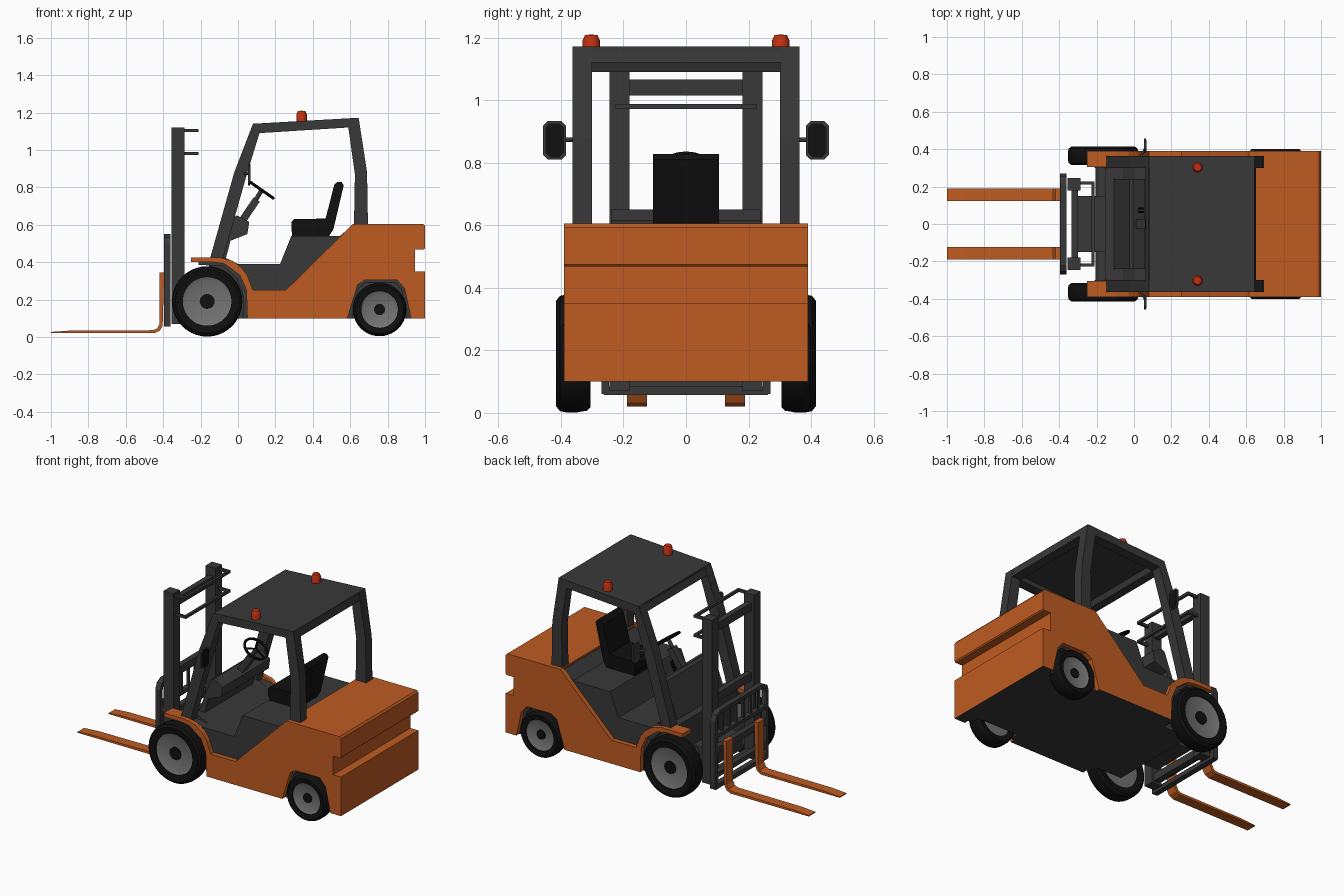
import bpy, bmesh, math
from mathutils import Vector, Matrix

if "Cube" in bpy.data.objects:
    bpy.data.objects.remove(bpy.data.objects["Cube"])


def material(name, rgb):
    m = bpy.data.materials.new(name)
    m.diffuse_color = (*rgb, 1)
    m.use_nodes = True
    m.node_tree.nodes["Principled BSDF"].inputs["Base Color"].default_value = m.diffuse_color
    return m


ORANGE = material("orange paint", (.52, .105, .015))
DARK = material("dark grey metal", (.04, .04, .04))
BLACK = material("black rubber", (.005, .005, .005))
GREY = material("grey rim", (.17, .17, .17))
RED = material("red beacon", (.55, .03, .006))


def finish(name, bm, mat, smooth=False):
    bmesh.ops.recalc_face_normals(bm, faces=bm.faces)
    me = bpy.data.meshes.new(name)
    bm.to_mesh(me)
    bm.free()
    me.materials.append(mat)
    ob = bpy.data.objects.new(name, me)
    bpy.context.collection.objects.link(ob)
    if smooth:
        bpy.ops.object.select_all(action='DESELECT')
        ob.select_set(True)
        bpy.context.view_layer.objects.active = ob
        bpy.ops.object.shade_smooth_by_angle(angle=math.radians(35))
    return ob


def prism(name, pts, lo, hi, mat, axis='y'):
    """Extrude a flat outline: (x, z) along y, or (y, z) along x."""
    bm = bmesh.new()
    place = (lambda a, b, d: (a, d, b)) if axis == 'y' else (lambda a, b, d: (d, a, b))
    A = [bm.verts.new(place(a, b, lo)) for a, b in pts]
    B = [bm.verts.new(place(a, b, hi)) for a, b in pts]
    bm.faces.new(A)
    bm.faces.new(B)
    n = len(pts)
    for i in range(n):
        j = (i + 1) % n
        bm.faces.new((A[i], A[j], B[j], B[i]))
    return finish(name, bm, mat)


def pair(name, pts, lo, hi, mat):
    return [prism("right_" + name, pts, -hi, -lo, mat), prism("left_" + name, pts, lo, hi, mat)]


def box(name, x, y, z, mat):
    return prism(name, [(x[0], z[0]), (x[1], z[0]), (x[1], z[1]), (x[0], z[1])], y[0], y[1], mat)


def ribbon(path, w):
    """Outline of a path thickened by w."""
    P = [Vector(p) for p in path]
    L, R = [], []
    for i, p in enumerate(P):
        a = (p - P[i - 1]).normalized() if i else (P[1] - p).normalized()
        b = (P[i + 1] - p).normalized() if i < len(P) - 1 else a
        n = Vector((-(a + b).y, (a + b).x)).normalized()
        n *= w / 2 / max(.5, n.dot(Vector((-a.y, a.x))))
        L.append(tuple(p + n))
        R.append(tuple(p - n))
    return L + R[::-1]


def lathe(name, prof, centre, direction, mat, n=32):
    """Spin a closed (radius, height) outline about a direction."""
    bm = bmesh.new()
    M = Matrix.Translation(centre) @ Vector(direction).to_track_quat('Z', 'Y').to_matrix().to_4x4()
    rings = []
    for k in range(n):
        t = 2 * math.pi * k / n
        rings.append([bm.verts.new(M @ Vector((r * math.cos(t), r * math.sin(t), h))) for r, h in prof])
    m = len(prof)
    for k in range(n):
        a, b = rings[k], rings[(k + 1) % n]
        for i in range(m):
            j = (i + 1) % m
            bm.faces.new((a[i], a[j], b[j], b[i]))
    bmesh.ops.remove_doubles(bm, verts=bm.verts, dist=1e-5)
    return finish(name, bm, mat, True)


def rod(name, a, b, r, mat, n=12):
    d = Vector(b) - Vector(a)
    return lathe(name, [(0, 0), (r, 0), (r, d.length), (0, d.length)], a, d, mat, n)


def dark_underside(ob):
    ob.data.materials.append(DARK)
    for f in ob.data.polygons:
        if f.normal.z < -.9 and f.center.z < .11:
            f.material_index = 1


# Body: orange side panels with front fenders, and the rear counterweight
rear = [(.615, .605), (.99, .605), (1, .593), (1, .475), (.993, .468), (.945, .468),
        (.945, .35), (1, .35), (1, .1)]
panel = [(-.25, .40), (-.25, .425), (-.1, .425), (-.03, .408), (.02, .37), (.05, .33),
         (.08, .25), (.255, .25)] + rear + [
         (.925, .1), (.89, .26), (.85, .305), (.68, .305), (.64, .28), (.585, .1),
         (.05, .1), (.045, .25), (.01, .33), (-.07, .39), (-.13, .40)]
for ob in pair("side_panel", panel, .36, .39, ORANGE):
    dark_underside(ob)
dark_underside(prism("counterweight", rear + [(.93, .1), (.93, .4), (.615, .59)], -.36, .36, ORANGE))
pair("fender_tip", [(-.25, .40), (-.25, .425), (-.1, .425), (-.1, .40)], .305, .36, ORANGE)

# Dark chassis with floor and seat base, plus wheel well slabs
floor = [(-.06, .42), (0, .39), (.225, .39), (.285, .54), (.545, .54), (.61, .595),
         (.93, .595), (.93, .1)]
prism("chassis", [(-.155, .1), (-.155, .42)] + floor, -.3, .3, DARK)
wells = [(.9, .1), (.875, .25), (.84, .292), (.68, .292), (.645, .26), (.61, .1),
         (.03, .1), (.027, .22), (-.005, .31), (-.08, .38), (-.21, .385)]
pair("wheel_well", [(-.21, .40), (-.06, .40)] + floor[1:] + wells, .3, .36, DARK)

# Wheels
for s, side in ((-1, "right"), (1, "left")):
    for end, x, z, R, rim, hub, y0, y1 in (("front", -.165, .19, .188, .13, .04, .315, .415),
                                           ("rear", .757, .147, .143, .098, .03, .305, .4)):
        c, d = (x, 0, z), (0, s, 0)
        lathe(f"{side}_{end}_tyre", [(rim, y0 + .005), (R * .9, y0), (R * .98, y0 + .012), (R, y0 + .03),
                                     (R, y1 - .03), (R * .98, y1 - .012), (R * .9, y1), (rim, y1 - .005)],
              c, d, BLACK, 40)
        lathe(f"{side}_{end}_rim", [(0, y0 + .01), (rim, y0 + .01), (rim + .002, y1 - .012),
                                    (rim * .85, y1 - .022), (0, y1 - .022)], c, d, GREY)
        lathe(f"{side}_{end}_hub", [(0, y1 - .04), (hub, y1 - .04), (hub, y1 - .016), (0, y1 - .016)],
              c, d, BLACK, 20)
rod("front_axle", (-.165, -.33, .19), (-.165, .33, .19), .04, DARK)
box("mast_mount", (-.3, -.15), (-.15, .15), (.14, .24), DARK)

# Overhead guard: side frames, roof plate and cross beams
frame = [(-.155, .40), (-.02, .88), (.08, 1.14), (.645, 1.172), (.69, .88), (.695, .59),
         (.62, .59), (.625, .87), (.59, 1.12), (.115, 1.09), (.05, .88), (-.085, .40)]
pair("guard_frame", frame, .3, .363, DARK)
prism("roof_plate", [(.08, 1.14), (.645, 1.172), (.645, 1.152), (.08, 1.12)], -.3, .3, DARK)
prism("roof_rear_beam", [(.595, 1.155), (.645, 1.155), (.652, 1.12), (.59, 1.12)], -.3, .3, DARK)
prism("roof_front_beam", [(.078, 1.13), (.13, 1.13), (.115, 1.09), (.061, 1.09)], -.3, .3, DARK)

# Beacons and mirrors
for s, side in ((-1, "right"), (1, "left")):
    lathe(side + "_beacon", [(0, 0), (.028, 0), (.028, .04), (.02, .058), (0, .06)],
          (.34, s * .303, 1.15), (0, 0, 1), RED, 16)
    c = .015

    def plate(g):
        a, b, z0, z1 = .383 + g, .457 - g, .81 + g, .933 - g
        o = [(a + c, z0), (b - c, z0), (b, z0 + c), (b, z1 - c), (b - c, z1), (a + c, z1), (a, z1 - c), (a, z0 + c)]
        return [(s * y, z) for y, z in o]
    prism(side + "_mirror", plate(0), .054, .064, DARK, 'x')
    prism(side + "_mirror_glass", plate(.007), .063, .067, BLACK, 'x')
    rod(side + "_mirror_arm", (.03, s * .35, .873), (.058, s * .4, .873), .007, DARK)

# Dashboard, steering column and wheel, control levers
prism("dashboard", [(-.115, .40), (-.025, .64), (-.005, .65), (.06, .615), (.05, .55), (-.04, .515), (-.07, .40)],
      -.24, .24, DARK)
prism("steering_column", ribbon([(.015, .61), (.1, .735)], .04), -.025, .025, DARK)
axis = Vector((.57, 0, .82))
hubpos = Vector((.127, 0, .785))
rod("steering_shaft", (.08, 0, .71), hubpos, .012, DARK)
lathe("steering_wheel", [(.075 + .008 * math.cos(k * math.pi / 4), .008 * math.sin(k * math.pi / 4))
                         for k in range(8)], hubpos, axis, BLACK, 28)
for k in range(3):
    t = k * 2 * math.pi / 3
    u = Vector((.82, 0, -.57))
    rod(f"steering_spoke_{k + 1}", hubpos, hubpos + .074 * (u * math.cos(t) + Vector((0, 1, 0)) * math.sin(t)),
        .006, BLACK, 8)
for i, y in enumerate((.065, .082)):
    rod(f"lever_{i + 1}", (.02, y, .62), (.05, y, .69), .005, BLACK, 8)

# Seat
prism("seat_base", [(.29, .535), (.49, .535), (.49, .56), (.29, .56)], -.1, .1, BLACK)
prism("seat_cushion", [(.285, .565), (.285, .615), (.3, .63), (.47, .633), (.49, .555), (.3, .555)], -.105, .105, BLACK)
prism("seat_back", [(.46, .60), (.515, .815), (.53, .828), (.555, .828), (.565, .81), (.51, .575), (.49, .545), (.45, .545)],
      -.105, .105, BLACK)

# Mast: two rails, cross members and hose guards
for s, side in ((-1, "right"), (1, "left")):
    y = sorted((s * .18, s * .245))
    box(side + "_mast_rail", (-.355, -.285), y, (.07, 1.12), DARK)
    for z in (.98, 1.103):
        box(side + "_guard_arm", (-.3, -.21), sorted((s * .21, s * .226)), (z - .008, z + .008), DARK)
for z in (.98, 1.103):
    box("guard_bar", (-.226, -.21), (-.226, .226), (z - .008, z + .008), DARK)
box("mast_top_beam", (-.335, -.3), (-.19, .19), (1.015, 1.066), DARK)
box("mast_middle_beam", (-.335, -.3), (-.19, .19), (.57, .62), DARK)
box("mast_bottom_beam", (-.335, -.3), (-.19, .19), (.083, .13), DARK)

# Load carriage: rounded frame, rungs and slats
half = [(.258, .06), (.258, .49), (.245, .522), (.215, .538)]
prism("carriage_frame", ribbon(half + [(-y, z) for y, z in half[::-1]], .024), -.395, -.36, DARK, 'x')
for i, (z, h) in enumerate(((.057, .028), (.13, .03), (.28, .04), (.38, .024))):
    box(f"carriage_rung_{i + 1}", (-.395, -.36), (-.262, .262), (z, z + h), DARK)
for i in range(6):
    y = -.18 + i * .072
    box(f"carriage_slat_{i + 1}", (-.385, -.37), (y - .008, y + .008), (.39, .535), DARK)

# Forks
fork = [(-1, .021), (-1, .027), (-.9, .034), (-.455, .036), (-.432, .045), (-.42, .07), (-.42, .345),
        (-.39, .345), (-.395, .33), (-.403, .06), (-.418, .034), (-.445, .02)]
pair("fork", fork, .124, .189, ORANGE)
